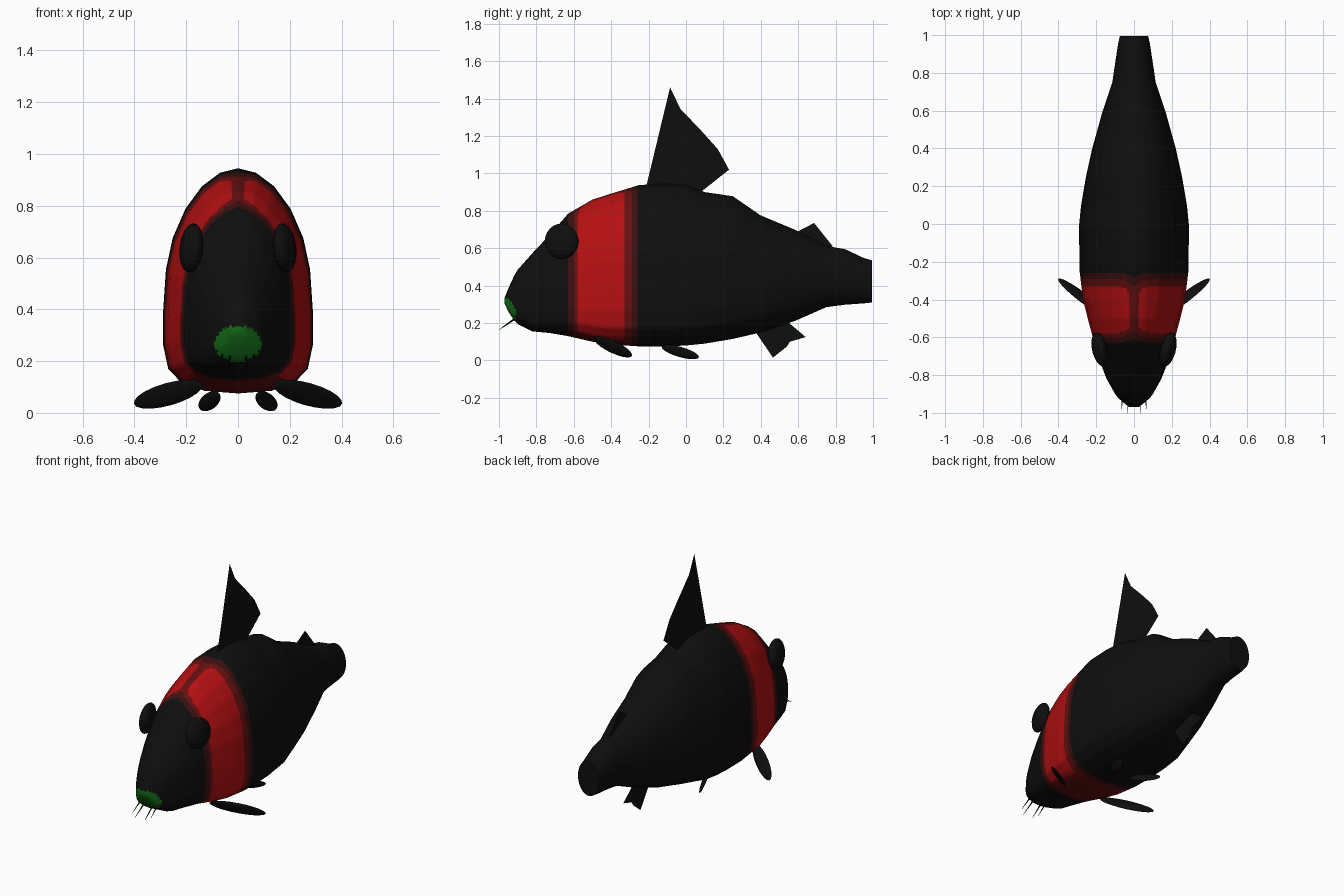
import bpy, bmesh, math
from mathutils import Vector, Matrix

if "Cube" in bpy.data.objects:
    bpy.data.objects.remove(bpy.data.objects["Cube"])


def mat(name, r, g, b):
    m = bpy.data.materials.new(name)
    m.diffuse_color = (r, g, b, 1)
    m.use_nodes = True
    m.node_tree.nodes["Principled BSDF"].inputs["Base Color"].default_value = m.diffuse_color
    return m


BLACK = mat("black", 0.0045, 0.0045, 0.0045)
DARK = mat("dark_red", 0.045, 0.005, 0.005)
MID = mat("deep_red", 0.13, 0.005, 0.005)
RED = mat("red", 0.46, 0.005, 0.006)
GREEN = mat("green", 0.006, 0.13, 0.008)


def finish(bm, name, mats, smooth=True):
    me = bpy.data.meshes.new(name)
    bm.to_mesh(me)
    bm.free()
    ob = bpy.data.objects.new(name, me)
    bpy.context.collection.objects.link(ob)
    for m in mats:
        me.materials.append(m)
    if smooth:
        bpy.ops.object.select_all(action='DESELECT')
        ob.select_set(True)
        bpy.context.view_layer.objects.active = ob
        bpy.ops.object.shade_smooth_by_angle(angle=math.radians(45))
    return ob


# Body stations: y, belly z, back z, half width
ST = [(-0.97, .305, .335, .025), (-0.95, .26, .385, .05), (-0.92, .215, .45, .085),
      (-0.9, .195, .485, .10), (-0.82, .155, .575, .145), (-0.73, .147, .67, .18),
      (-0.63, .13, .785, .21), (-0.5, .10, .86, .245), (-0.4, .085, .892, .27),
      (-0.25, .075, .938, .288), (-0.1, .075, .945, .29), (0.0, .08, .938, .29),
      (0.1, .09, .90, .28), (0.25, .115, .878, .255), (0.4, .15, .775, .222),
      (0.58, .21, .70, .172), (0.75, .285, .612, .115), (0.85, .298, .595, .10),
      (0.95, .305, .548, .085), (0.995, .31, .535, .075)]
# Half cross-section from belly to back: width and height fractions
SEC = [(0, 0), (.45, .012), (.76, .05), (.93, .11), (1, .22), (1, .35),
       (.96, .55), (.87, .69), (.70, .82), (.48, .92), (.24, .98), (0, 1)]


def lerp(a, b, t):
    return tuple(p + (q - p) * t for p, q in zip(a, b))


def refine(rows, count):
    out = []
    for a, b in zip(rows, rows[1:]):
        n = count(a, b)
        out += [lerp(a, b, i / n) for i in range(n)]
    return out + [rows[-1]]


half = refine(SEC, lambda a, b: 5)
stations = refine(ST, lambda a, b: max(1, round((b[0] - a[0]) / 0.01)) if a[0] < -0.25 else 2)


def ring(y, z0, z1, w):
    # The arched section turns oval towards the tail
    k = min(1, max(0, (y - 0.1) / 0.7))
    pts = []
    for i, (u, v) in enumerate(half):
        a = math.pi * i / (len(half) - 1)
        u, v = lerp((u, v), (math.sin(a), .5 - .5 * math.cos(a)), k)
        pts.append((u * w, y, z0 + v * (z1 - z0)))
    return pts + [(-x, yy, z) for x, yy, z in pts[-2:0:-1]]


def belly(y):
    for a, b in zip(ST, ST[1:]):
        if a[0] <= y <= b[0]:
            return lerp(a, b, (y - a[0]) / (b[0] - a[0]))[1]
    return 0.3


def colour(c):
    # Green mouth oval on the nose
    if c.y < -0.89 and (c.x / .09) ** 2 + ((c.z - .267) / .07) ** 2 < 1:
        return 4
    # Nested red bands, rounded off near the back ridge and the belly
    front, back = c.y + 0.63, (-0.255 - c.y) * 0.73
    if c.z > 0.5:
        side = 0.025 + abs(c.x) * 0.75
    else:
        side = 0.032 + (c.z - belly(c.y)) * 0.7
    R = 0.10
    depth = R - math.hypot(max(R - min(front, back), 0), max(R - side, 0) * 0.8)
    if min(front, back) < 0:
        return 0
    if c.z < 0.5:
        depth = max(min(front, back, side), 0.001)
    return 3 if depth > .053 else 2 if depth > .028 else 1 if depth > 0 else 0


bm = bmesh.new()
rings = [[bm.verts.new(p) for p in ring(*s)] for s in stations]
n = len(rings[0])
for a, b in zip(rings, rings[1:]):
    for i in range(n):
        j = (i + 1) % n
        f = bm.faces.new((a[i], a[j], b[j], b[i]))
        f.material_index = colour(f.calc_center_median())
bm.faces.new(rings[0]).material_index = 4
bm.faces.new(rings[-1])
bmesh.ops.recalc_face_normals(bm, faces=bm.faces)
finish(bm, "body", [BLACK, DARK, MID, RED, GREEN])


# Flat fins on the centre plane
def flat_fin(name, pts):
    bm = bmesh.new()
    f = bm.faces.new([bm.verts.new((0, y, z)) for y, z in pts])
    bmesh.ops.triangulate(bm, faces=[f])
    finish(bm, name, [BLACK], False)


flat_fin("dorsal_fin", [(-.215, .92), (-.085, 1.46), (-.03, 1.345), (.08, 1.23),
                        (.17, 1.13), (.185, 1.10), (.23, 1.02), (.085, .905), (0, .88)])
flat_fin("rear_back_fin", [(.58, .68), (.62, .695), (.685, .735), (.785, .61), (.7, .58)])
flat_fin("belly_fin", [(.36, .17), (.465, .015), (.54, .075), (.555, .10), (.64, .125),
                       (.54, .21)])


# Stretched ball given by its centre and three half-axis vectors
def ball(name, centre, a, b, c):
    bm = bmesh.new()
    bmesh.ops.create_uvsphere(bm, u_segments=20, v_segments=12, radius=1)
    m = Matrix((a, b, c)).transposed().to_4x4()
    m.translation = Vector(centre)
    bm.transform(m)
    bmesh.ops.recalc_face_normals(bm, faces=bm.faces)
    finish(bm, name, [BLACK])


def whisker(name, start, end):
    start, end = Vector(start), Vector(end)
    d = end - start
    bm = bmesh.new()
    bmesh.ops.create_cone(bm, segments=6, radius1=.005, radius2=.001, depth=d.length)
    bm.transform(Matrix.Translation((start + end) / 2)
                 @ d.to_track_quat('Z', 'Y').to_matrix().to_4x4())
    finish(bm, name, [BLACK])


for s, side in ((1, "right"), (-1, "left")):
    ball(side + "_eye", (s * .18, -.665, .637),
         (s * .044, .012, 0), (s * .012, .09, 0), (s * -.008, 0, .095))
    # Leaf-shaped paired fins
    ball(side + "_front_fin", (s * .27, -.39, .072),
         (s * .132, .10, -.037), (s * .012, -.02, .042), (s * .007, -.010, -.006))
    ball(side + "_hind_fin", (s * .11, -.03, .045),
         (s * .038, .10, -.028), (s * .018, .005, .026), (s * .009, -.004, -.006))
    whisker(side + "_outer_whisker", (s * .06, -.90, .235), (s * .065, -.98, .18))
    whisker(side + "_inner_whisker", (s * .03, -.91, .225), (s * .035, -1.0, .163))
